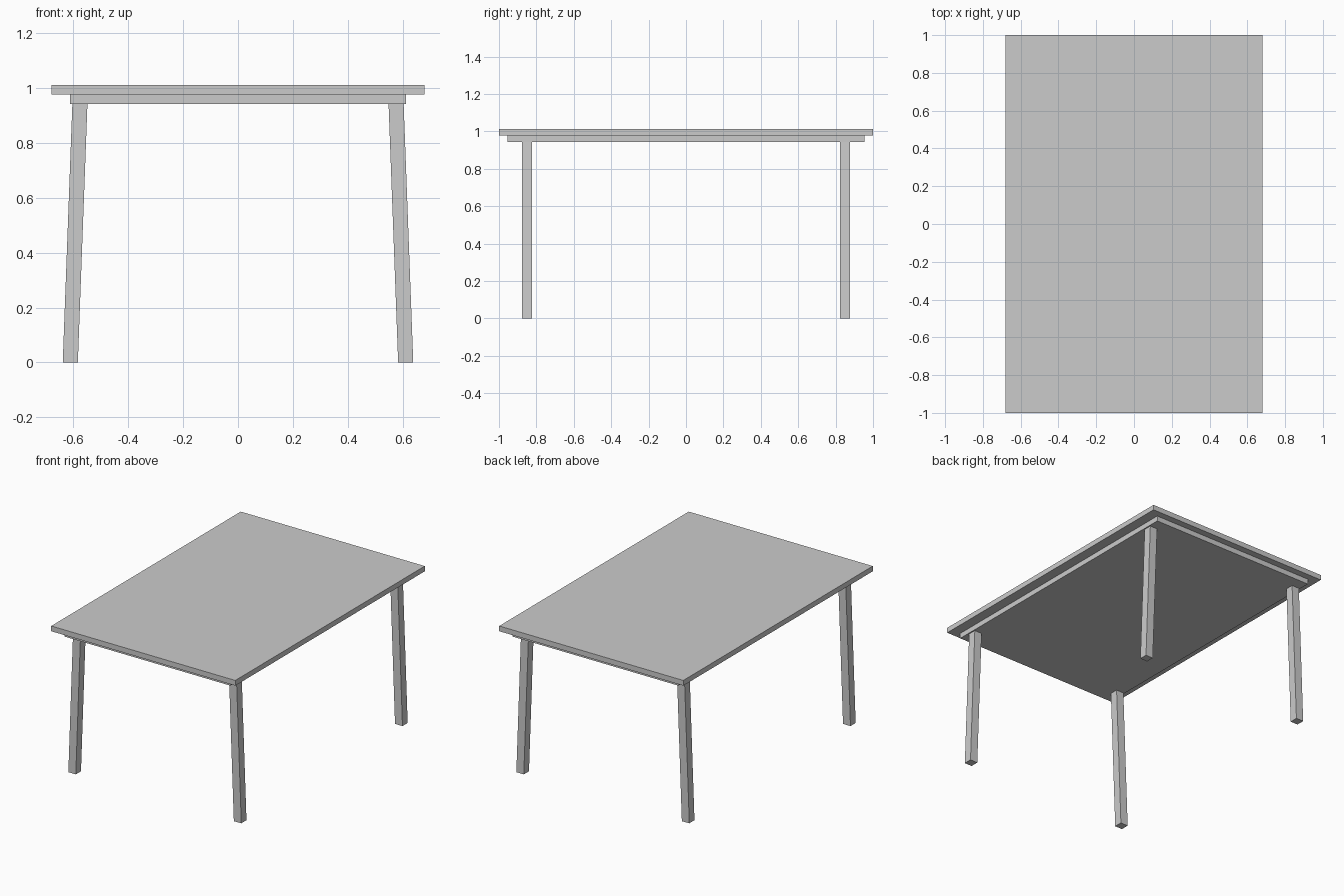
import bpy, bmesh

if "Cube" in bpy.data.objects:
    bpy.data.objects.remove(bpy.data.objects["Cube"])

TOP_Z, SEAM_Z, LEG_Z = 1.012, 0.977, 0.942


def prism(name, bottom, top):
    """Six-sided block between two rectangles given as (x0, x1, y0, y1, z)."""
    bm = bmesh.new()
    rings = []
    for x0, x1, y0, y1, z in (bottom, top):
        rings.append([bm.verts.new((x, y, z)) for x, y in
                      ((x0, y0), (x1, y0), (x1, y1), (x0, y1))])
    for ring in rings:
        bm.faces.new(ring)
    for i in range(4):
        j = (i + 1) % 4
        bm.faces.new((rings[0][i], rings[0][j], rings[1][j], rings[1][i]))
    bmesh.ops.recalc_face_normals(bm, faces=bm.faces)
    mesh = bpy.data.meshes.new(name)
    bm.to_mesh(mesh)
    bm.free()
    obj = bpy.data.objects.new(name, mesh)
    bpy.context.collection.objects.link(obj)
    return obj


def slab(name, hx, hy, z0, z1):
    return prism(name, (-hx, hx, -hy, hy, z0), (-hx, hx, -hy, hy, z1))


# Table top and the smaller support panel under it
slab("table_top", 0.68, 1.0, SEAM_Z, TOP_Z)
slab("under_panel", 0.612, 0.955, LEG_Z, SEAM_Z)

# Four legs, splayed outwards along x
for sx, side in ((-1, "left"), (1, "right")):
    for sy, end in ((-1, "front"), (1, "back")):
        y0, y1 = sorted((sy * 0.823, sy * 0.878))
        foot = sorted((sx * 0.584, sx * 0.639))
        head = sorted((sx * 0.549, sx * 0.604))
        prism(f"{end}_{side}_leg", (*foot, y0, y1, 0), (*head, y0, y1, LEG_Z))
